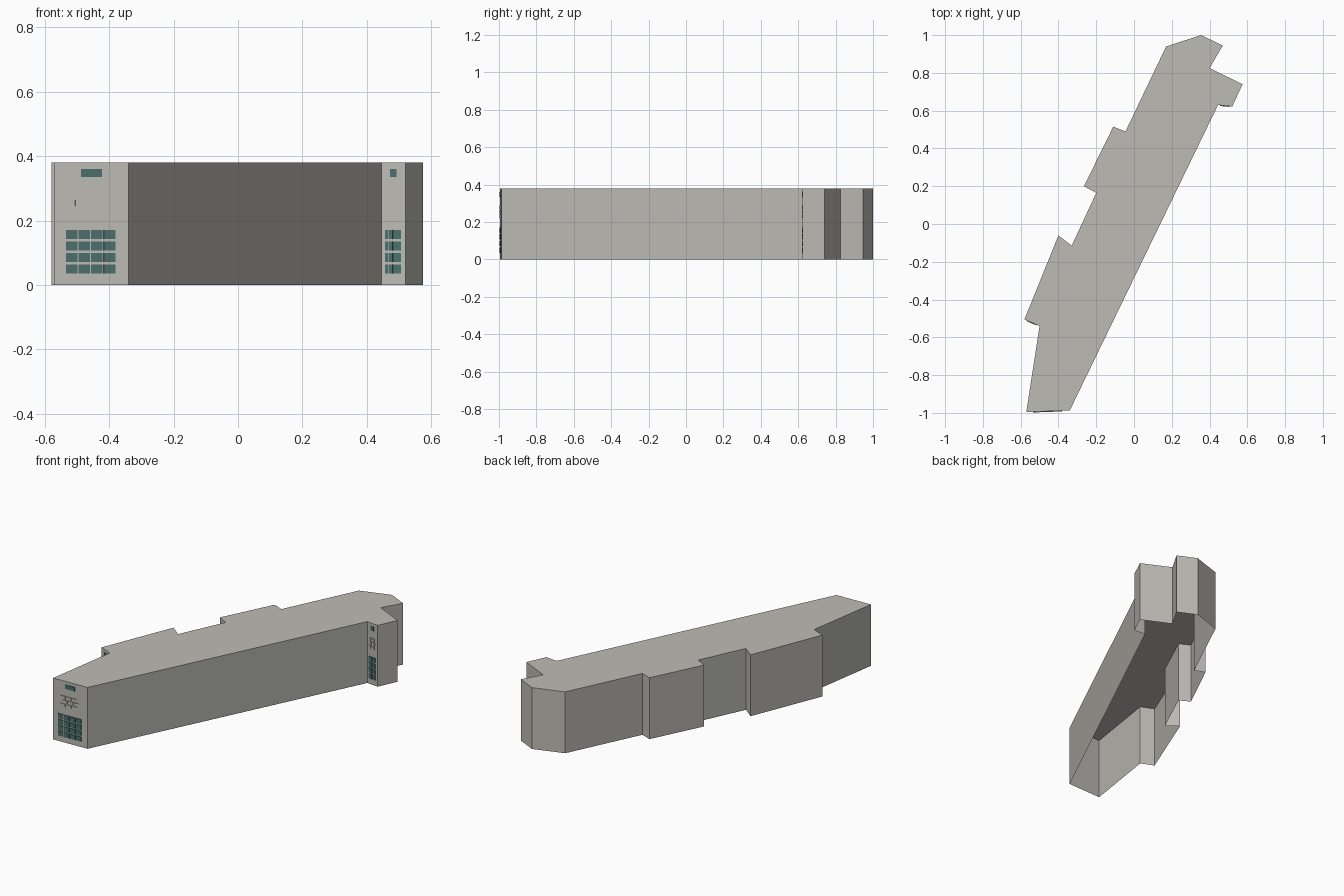
import bpy, bmesh
from mathutils import Vector

cube = bpy.data.objects.get("Cube")
if cube:
    bpy.data.objects.remove(cube, do_unlink=True)

HEIGHT = 0.38
PLATE = 0.004


def material(name, colour):
    mat = bpy.data.materials.new(name)
    mat.use_nodes = True
    mat.diffuse_color = (*colour, 1)
    bsdf = next(n for n in mat.node_tree.nodes if n.type == 'BSDF_PRINCIPLED')
    bsdf.inputs["Base Color"].default_value = (*colour, 1)
    bsdf.inputs["Roughness"].default_value = 0.8
    return mat


stone = material("warm grey wall", (0.51, 0.50, 0.46))
glass = material("teal glass", (0.07, 0.16, 0.155))


def finish(name, bm, mat):
    mesh = bpy.data.meshes.new(name)
    bm.to_mesh(mesh)
    bm.free()
    mesh.materials.append(mat)
    obj = bpy.data.objects.new(name, mesh)
    bpy.context.collection.objects.link(obj)
    return obj


# Footprint, counter-clockwise from the front end
outline = [
    (-0.57, -0.995), (-0.34, -0.987), (0.445, 0.63), (0.52, 0.622),
    (0.575, 0.74), (0.40, 0.825), (0.47, 0.945), (0.355, 1.0),
    (0.17, 0.94), (-0.045, 0.49), (-0.11, 0.515), (-0.265, 0.20),
    (-0.20, 0.165), (-0.33, -0.115), (-0.40, -0.06), (-0.58, -0.505),
    (-0.50, -0.54),
]

# Building shell: walls and flat roof, open underneath
bm = bmesh.new()
low = [bm.verts.new((x, y, 0)) for x, y in outline]
high = [bm.verts.new((x, y, HEIGHT)) for x, y in outline]
for i in range(len(outline)):
    j = (i + 1) % len(outline)
    bm.faces.new((low[i], low[j], high[j], high[i]))
bm.faces.new(high)
finish("building_shell", bm, stone)


def add_plate(bm, start, end, u0, u1, z0, z1):
    """Thin box on a wall, spanning fractions u0 to u1 of its width."""
    a, b = Vector((*start, 0)), Vector((*end, 0))
    along = b - a
    out = along.cross(Vector((0, 0, 1))).normalized() * PLATE
    base = [a + along * u + Vector((0, 0, z))
            for u, z in ((u0, z0), (u1, z0), (u1, z1), (u0, z1))]
    back = [bm.verts.new(p) for p in base]
    front = [bm.verts.new(p + out) for p in base]
    bm.faces.new(front)
    for i in range(4):
        j = (i + 1) % 4
        bm.faces.new((back[i], back[j], front[j], front[i]))


def facade(name, start, end):
    # Four by four window grid, with a narrow window near the roof
    bm = bmesh.new()
    for col in range(4):
        for row in range(4):
            u, z = 0.152 + col * 0.171, 0.035 + row * 0.0358
            add_plate(bm, start, end, u, u + 0.156, z, z + 0.029)
    add_plate(bm, start, end, 0.36, 0.64, 0.335, 0.36)
    finish(name + "_windows", bm, glass)

    # Staggered relief panels between the windows
    bm = bmesh.new()
    for row in range(3):
        for col in range(3):
            u, z = 0.22 + col * 0.17 + (row % 2) * 0.06, 0.222 + row * 0.024
            add_plate(bm, start, end, u, u + 0.14, z, z + 0.018)
    finish(name + "_relief", bm, stone)


# Decorated end walls
for name, i in (("front", 0), ("rear_step", 2), ("side_step", 15)):
    facade(name, outline[i], outline[i + 1])
